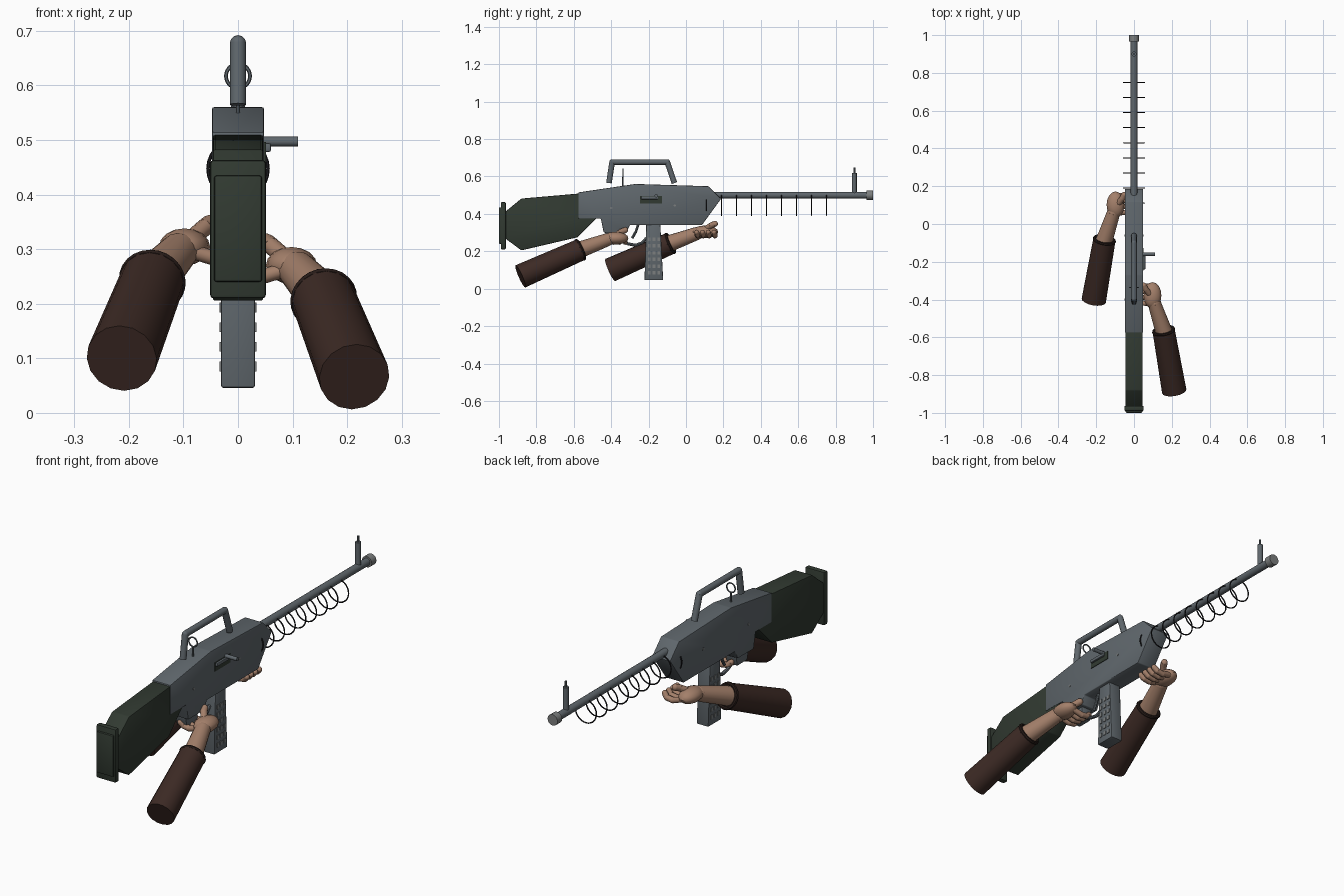
import bpy, bmesh, math
from mathutils import Vector, Matrix

if "Cube" in bpy.data.objects:
    bpy.data.objects.remove(bpy.data.objects["Cube"])


def material(name, rgb):
    m = bpy.data.materials.new(name)
    m.diffuse_color = (*rgb, 1)
    m.use_nodes = True
    m.node_tree.nodes["Principled BSDF"].inputs["Base Color"].default_value = m.diffuse_color
    return m


STEEL = material("gunmetal grey", (0.115, 0.135, 0.15))
LIGHT = material("light steel", (0.2, 0.21, 0.21))
GREEN = material("dark green", (0.031, 0.042, 0.031))
BROWN = material("brown sleeve", (0.046, 0.023, 0.018))
CUFF = material("dark brown cuff", (0.02, 0.011, 0.009))
SKIN = material("skin", (0.37, 0.215, 0.145))
BLACK = material("black wire", (0.012, 0.012, 0.014))


def finish(name, bm, mat):
    bmesh.ops.recalc_face_normals(bm, faces=bm.faces)
    me = bpy.data.meshes.new(name)
    bm.to_mesh(me)
    bm.free()
    me.materials.append(mat)
    ob = bpy.data.objects.new(name, me)
    bpy.context.collection.objects.link(ob)
    return ob


def add_box(bm, lo, hi):
    lo, hi = Vector(lo), Vector(hi)
    s = hi - lo
    bmesh.ops.create_cube(bm, size=1, matrix=Matrix.Translation((lo + hi) / 2) @ Matrix.Diagonal((*s, 1)))


def bevel(bm, width):
    bmesh.ops.bevel(bm, geom=bm.edges[:], offset=width, segments=2, profile=0.5, affect='EDGES')


def box(name, lo, hi, mat, width=0):
    bm = bmesh.new()
    add_box(bm, lo, hi)
    if width:
        bevel(bm, width)
    return finish(name, bm, mat)


def slab(name, profile, half, mat, width=0.004):
    """Side profile of (y, z) points pushed out to both sides."""
    bm = bmesh.new()
    f = bm.faces.new([bm.verts.new((-half, y, z)) for y, z in profile])
    new = bmesh.ops.extrude_face_region(bm, geom=[f])["geom"]
    bmesh.ops.translate(bm, vec=(2 * half, 0, 0), verts=[v for v in new if isinstance(v, bmesh.types.BMVert)])
    bevel(bm, width)
    return finish(name, bm, mat)


def add_rod(bm, a, b, r1, r2, sides):
    a, b = Vector(a), Vector(b)
    rot = (b - a).to_track_quat('Z', 'Y').to_matrix().to_4x4()
    bmesh.ops.create_cone(bm, cap_ends=True, segments=sides, radius1=r1, radius2=r2,
                          depth=(b - a).length, matrix=Matrix.Translation((a + b) / 2) @ rot)


def add_ball(bm, c, radii, sides=16):
    bmesh.ops.create_uvsphere(bm, u_segments=sides, v_segments=sides // 2, radius=1,
                              matrix=Matrix.Translation(c) @ Matrix.Diagonal((*radii, 1)))


def add_path(bm, pts, r, sides=12, ends=False):
    for a, b in zip(pts, pts[1:]):
        add_rod(bm, a, b, r, r, sides)
    for p in (pts if ends else pts[1:-1]):
        add_ball(bm, p, (r, r, r), sides)


def rod(name, a, b, r1, mat, r2=None, sides=16):
    bm = bmesh.new()
    add_rod(bm, a, b, r1, r1 if r2 is None else r2, sides)
    return finish(name, bm, mat)


def path(name, pts, r, mat, sides=12):
    bm = bmesh.new()
    add_path(bm, pts, r, sides)
    return finish(name, bm, mat)


def ring(name, c, axis, major, minor, mat, n=28, m=6):
    rot = Vector(axis).to_track_quat('Z', 'Y').to_matrix()
    bm = bmesh.new()
    vs = []
    for i in range(n):
        a = math.tau * i / n
        for j in range(m):
            b = math.tau * j / m
            d = major + minor * math.cos(b)
            p = Vector((d * math.cos(a), d * math.sin(a), minor * math.sin(b)))
            vs.append(bm.verts.new(rot @ p + Vector(c)))
    for i in range(n):
        for j in range(m):
            k, l = (i + 1) % n, (j + 1) % m
            bm.faces.new((vs[i * m + j], vs[k * m + j], vs[k * m + l], vs[i * m + l]))
    return finish(name, bm, mat)


# Receiver, pistol grip and stock
slab("receiver", [(-0.575, 0.375), (-0.575, 0.515), (-0.27, 0.56), (0.12, 0.548),
                  (0.187, 0.48), (0.085, 0.34), (-0.30, 0.34), (-0.32, 0.30),
                  (-0.44, 0.30), (-0.455, 0.375)], 0.048, STEEL)
slab("pistol_grip", [(-0.44, 0.33), (-0.33, 0.33), (-0.345, 0.25), (-0.42, 0.25)], 0.028, STEEL)
slab("stock", [(-0.56, 0.51), (-0.88, 0.482), (-0.968, 0.41), (-0.968, 0.27),
               (-0.88, 0.205), (-0.58, 0.275), (-0.47, 0.385), (-0.56, 0.39)], 0.046, GREEN)
box("butt_plate", (-0.051, -0.99, 0.21), (0.051, -0.963, 0.463), GREEN, 0.006)
box("butt_pad", (-0.044, -1.0, 0.24), (0.044, -0.985, 0.435), GREEN, 0.005)

# Barrel, muzzle and front sight
rod("barrel", (0, 0.15, 0.5), (0, 0.99, 0.5), 0.018, STEEL)
rod("muzzle", (0, 0.965, 0.5), (0, 1.0, 0.5), 0.026, LIGHT)
rod("front_sight_post", (0, 0.9, 0.505), (0, 0.9, 0.62), 0.013, STEEL, sides=12)
rod("front_sight_pin", (0, 0.9, 0.61), (0, 0.9, 0.648), 0.005, STEEL, sides=8)

# Wire loops hanging along the barrel
for i in range(9):
    ring("wire_loop_%d" % (i + 1), (0, 0.11 + 0.08 * i, 0.447), (0, 1, 0), 0.055, 0.0032, BLACK)

# Carry handle and ring sight
path("carry_handle", [(0, -0.412, 0.565), (0, -0.395, 0.677), (0, -0.1, 0.677), (0, -0.062, 0.565)], 0.015, STEEL)
ring("rear_ring_sight", (0, -0.337, 0.617), (0, 1, 0), 0.022, 0.0035, STEEL)
rod("rear_sight_stem", (0, -0.337, 0.54), (0, -0.337, 0.596), 0.004, STEEL, sides=8)

# Ejection port, bolt and pins
box("ejection_port", (0.044, -0.245, 0.455), (0.051, -0.128, 0.496), GREEN)
box("bolt", (0.046, -0.24, 0.478), (0.06, -0.15, 0.494), STEEL, 0.003)
rod("bolt_handle", (0.04, -0.16, 0.497), (0.11, -0.16, 0.497), 0.009, STEEL, sides=12)
for i, (y, z) in enumerate([(-0.4, 0.432), (-0.06, 0.445)]):
    rod("receiver_pin_%d" % (i + 1), (-0.0505, y, z), (0.0505, y, z), 0.006, LIGHT, sides=10)

# Magazine with small raised studs on both sides
slab("magazine", [(-0.212, 0.36), (-0.138, 0.36), (-0.122, 0.046), (-0.222, 0.046)], 0.031, STEEL)
bm = bmesh.new()
for row in range(6):
    for col in range(3):
        y, z = -0.197 + 0.026 * col, 0.085 + 0.036 * row
        add_box(bm, (-0.034, y - 0.007, z - 0.009), (0.034, y + 0.007, z + 0.009))
finish("magazine_studs", bm, LIGHT)

# Trigger and guard
path("trigger_guard", [(0, -0.36, 0.265), (0, -0.31, 0.24), (0, -0.27, 0.232), (0, -0.235, 0.245),
                       (0, -0.212, 0.27)], 0.008, STEEL, 8)
path("trigger", [(0, -0.255, 0.345), (0, -0.268, 0.305), (0, -0.288, 0.27)], 0.007, STEEL, 8)


# Arms: the left one is the mirrored right one, further forward
def arm(side, s, dy, dz):
    def P(x, y, z):
        return Vector((s * x, y + dy, z + dz))

    low, cuff, wrist = P(0.213, -0.885, 0.066), P(0.157, -0.565, 0.208), P(0.108, -0.42, 0.262)
    rod(side + "_sleeve", low, cuff, 0.065, BROWN, 0.059)
    ring(side + "_cuff", cuff, cuff - low, 0.053, 0.009, CUFF, 24, 8)
    rod(side + "_forearm", P(0.165, -0.59, 0.2), wrist, 0.046, SKIN, 0.035)
    bm = bmesh.new()
    add_ball(bm, wrist, (0.036, 0.036, 0.034))
    add_ball(bm, P(0.098, -0.378, 0.27), (0.047, 0.07, 0.034))
    for i in range(4):
        y = -0.423 + 0.031 * i
        add_path(bm, [P(0.085, y, 0.262), P(0.04, y + 0.005, 0.248), P(0.008, y + 0.005, 0.253),
                      P(-0.006, y, 0.268)], 0.0135, 10, True)
    add_path(bm, [P(0.085, -0.375, 0.285), P(0.062, -0.345, 0.305), P(0.052, -0.325, 0.313)], 0.016, 10, True)
    finish(side + "_hand", bm, SKIN)


arm("right", 1, 0, 0)
arm("left", -1, 0.48, 0.034)

# Smooth the round parts, keep hard edges
for ob in bpy.context.collection.objects:
    ob.select_set(True)
    bpy.context.view_layer.objects.active = ob
bpy.ops.object.shade_smooth_by_angle(angle=math.radians(38))
